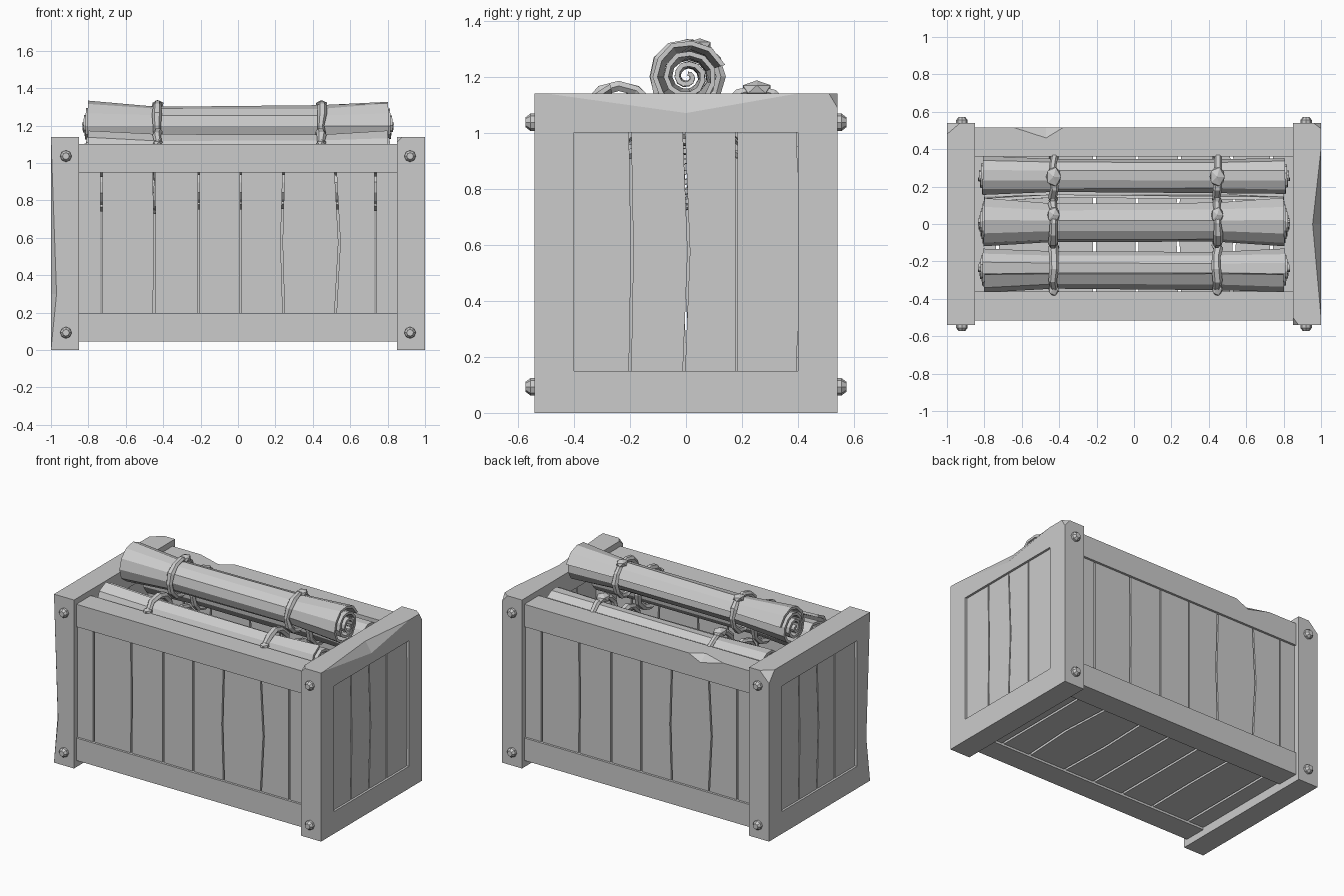
import bpy, bmesh, math, random
from mathutils import Vector

random.seed(4)
if "Cube" in bpy.data.objects:
    bpy.data.objects.remove(bpy.data.objects["Cube"])

grey = bpy.data.materials.new("plain_grey")
grey.use_nodes = True
COLOUR = (0.6, 0.6, 0.6, 1)
grey.diffuse_color = COLOUR
grey.node_tree.nodes["Principled BSDF"].inputs["Base Color"].default_value = COLOUR


def finish(bm, name):
    bmesh.ops.recalc_face_normals(bm, faces=bm.faces)
    mesh = bpy.data.meshes.new(name)
    bm.to_mesh(mesh)
    bm.free()
    mesh.materials.append(grey)
    obj = bpy.data.objects.new(name, mesh)
    bpy.context.collection.objects.link(obj)
    return obj


def loft(name, rings, closed=False):
    """Skin a list of equal point loops; closed joins last to first."""
    bm = bmesh.new()
    loops = [[bm.verts.new(p) for p in ring] for ring in rings]
    n = len(loops[0])
    for i in range(len(loops) - (0 if closed else 1)):
        a, b = loops[i], loops[(i + 1) % len(loops)]
        for j in range(n):
            k = (j + 1) % n
            bm.faces.new((a[j], a[k], b[k], b[j]))
    if not closed:
        bm.faces.new(loops[0])
        bm.faces.new(loops[-1])
    return finish(bm, name)


def box(name, lo, hi):
    rings = [[(x, lo[1], lo[2]), (x, hi[1], lo[2]), (x, hi[1], hi[2]), (x, lo[1], hi[2])]
             for x in (lo[0], hi[0])]
    return loft(name, rings)


def chip(obj, points, out):
    """Knock a wedge off an object, open towards 'out'."""
    bm = bmesh.new()
    for p in points:
        bm.verts.new(p)
        bm.verts.new(Vector(p) + Vector(out))
    bmesh.ops.convex_hull(bm, input=bm.verts)
    cutter = finish(bm, "chip_cutter")
    cutter.hide_render = True
    mod = obj.modifiers.new("chip", 'BOOLEAN')
    mod.operation, mod.object, mod.solver = 'DIFFERENCE', cutter, 'EXACT'
    bpy.context.view_layer.objects.active = obj
    bpy.ops.object.modifier_apply(modifier=mod.name)
    bpy.data.objects.remove(cutter)


# Mitred end frames
def end_frame(name, side):
    def rect(x, y, lo, hi):
        return [(x, -y, lo), (x, y, lo), (x, y, hi), (x, -y, hi)]
    inner, outer = side * 0.85, side
    return loft(name, [rect(inner, 0.54, 0, 1.14), rect(outer, 0.54, 0, 1.14),
                       rect(outer, 0.4, 0.15, 1.0), rect(inner, 0.4, 0.15, 1.0)], True)


left_frame = end_frame("left_end_frame", 1)
right_frame = end_frame("right_end_frame", -1)

# Worn dents in the frames
chip(left_frame, [(0.955, 0, 1.14), (1, 0, 1.07), (1, 0.4, 1.14), (1, -0.5, 1.14)], (0.05, 0, 0.05))
chip(left_frame, [(0.85, -0.5, 1.14), (0.88, -0.54, 1.14), (0.85, -0.54, 1.11)], (-0.05, -0.05, 0.05))
chip(left_frame, [(1, 0.51, 1.14), (0.96, 0.54, 1.14), (1, 0.54, 1.09)], (0.05, 0.05, 0.05))
chip(right_frame, [(-1, 0.48, 1.14), (-0.93, 0.54, 1.14), (-1, 0.54, 1.07)], (-0.05, 0.05, 0.05))
chip(right_frame, [(-1, -0.54, 1.14), (-1, -0.54, 0), (-0.97, -0.54, 0.3), (-1, -0.5, 0.3)],
     (-0.05, -0.05, 0))

# Long rails, front and back
for side, word in ((-1, "front"), (1, "back")):
    ys = sorted((side * 0.36, side * 0.515))
    for z, level in ((0.045, "bottom"), (0.95, "top")):
        rail = box(f"{word}_{level}_rail", (-0.87, ys[0], z), (0.87, ys[1], z + 0.152))
        if (word, level) == ("back", "top"):
            chip(rail, [(-0.64, 0.515, 1.102), (-0.38, 0.515, 1.102), (-0.47, 0.46, 1.102),
                        (-0.47, 0.515, 1.06)], (0, 0.05, 0.05))


# Plank panels; each seam is (position, bow at mid length)
def planks(name, seams, low, high, place, gap=0.005):
    mid = (low + high) / 2
    for i, ((a, ab), (b, bb)) in enumerate(zip(seams, seams[1:])):
        outline = [(a + gap, low), (b - gap, low), (b + bb - gap, mid),
                   (b - gap, high), (a + gap, high), (a + ab + gap, mid)]
        loft(f"{name}_plank_{i + 1}", [[place(u, v, d) for u, v in outline] for d in (0, 0.03)])


long_seams = [(-0.87, 0), (-0.73, 0), (-0.45, 0.005), (-0.21, 0), (0.015, 0),
              (0.245, -0.012), (0.52, 0.022), (0.735, 0), (0.87, 0)]
end_seams = [(-0.41, 0), (-0.2, 0.008), (-0.008, 0.018), (0.18, 0), (0.397, 0.016), (0.44, 0)]
for side, word in ((1, "front"), (-1, "back")):
    planks(word, long_seams, 0.17, 0.98, lambda u, v, d: (side * u, -side * (0.5 - d), v))
for side, word in ((1, "left_end"), (-1, "right_end")):
    planks(word, end_seams, 0.13, 1.02, lambda u, v, d: (side * (0.985 - d), side * u, v), 0.004)
planks("floor", long_seams, -0.4, 0.4, lambda u, v, d: (u, v, 0.06 + d), 0.008)

# Domed bolts at the frame corners
for x in (-0.92, 0.92):
    for side in (-1, 1):
        for z in (0.093, 1.037):
            rings = [[(x + r * math.cos(t * math.tau / 8), side * y, z + r * math.sin(t * math.tau / 8))
                      for t in range(8)]
                     for r, y in ((0.031, 0.52), (0.031, 0.555), (0.018, 0.572))]
            loft("corner_bolt", rings)


# Rolled sheets: a thick spiral lofted between flared ends
def rolled_sheet(name, y, z, radius, waist, turn):
    steps, per_turn, sheet = 36, 11, 0.018
    spiral = []
    for i in range(steps):
        spiral.append((turn + i * math.tau / per_turn, 1 - 0.9 * i / steps, i / steps))
    strip = [(a, r * radius, f) for a, r, f in spiral]
    strip += [(a, max(r * radius - sheet, 0.004), f) for a, r, f in reversed(spiral)]
    rings = []
    for x, scale in ((-0.8, 1), (-0.43, waist), (0.44, waist), (0.8, 0.96)):
        wobble = [random.uniform(-0.006, 0.006) for _ in range(per_turn)]
        ring = []
        for i, (a, r, f) in enumerate(strip):
            step = min(i, len(strip) - 1 - i)
            rr = r * scale + wobble[step % per_turn] * (1 - f)
            push = math.copysign(0.035 * f, x) if abs(x) > 0.5 else 0
            ring.append((x + push, y + rr * math.cos(a), z + rr * math.sin(a)))
        rings.append(ring)
    bm = bmesh.new()
    loops = [[bm.verts.new(p) for p in ring] for ring in rings]
    n = len(strip)
    for a, b in zip(loops, loops[1:]):
        for j in range(n):
            bm.faces.new((a[j], a[(j + 1) % n], b[(j + 1) % n], b[j]))
    for loop in (loops[0], loops[-1]):
        for j in range(steps - 1):
            bm.faces.new((loop[j], loop[j + 1], loop[n - 2 - j], loop[n - 1 - j]))
    finish(bm, name)


# Lumpy cord tied round a roll, with a knot
def cord(name, x, y, z, radius, knot_angle, knot_size):
    rings = []
    for i in range(12):
        a = i * math.tau / 12
        thick = random.uniform(0.015, 0.022)
        shift = random.uniform(-0.006, 0.006)
        rings.append([(x + shift + 1.2 * thick * math.cos(t * math.tau / 6),
                       y + (radius + thick * math.sin(t * math.tau / 6)) * math.cos(a),
                       z + (radius + thick * math.sin(t * math.tau / 6)) * math.sin(a))
                      for t in range(6)])
    loft(name, rings, True)
    bm = bmesh.new()
    bmesh.ops.create_icosphere(bm, subdivisions=1, radius=1)
    centre = Vector((x, y + radius * math.cos(knot_angle), z + radius * math.sin(knot_angle)))
    for v in bm.verts:
        v.co = centre + Vector((v.co.x, v.co.y * 1.3, v.co.z * 0.7)) * knot_size
    finish(bm, name + "_knot")


rolls = [("top_roll", 0.005, 1.2, 0.143, 0.78, 0.3, 1.2, 0.036),
         ("front_roll", -0.24, 1.04, 0.138, 0.86, 1.8, 2.6, 0.03),
         ("back_roll", 0.25, 1.03, 0.13, 0.9, 2.9, 1.55, 0.045),
         ("lower_roll", 0.0, 0.87, 0.14, 0.85, 4.0, 4.7, 0.03)]
for name, y, z, radius, waist, turn, knot, size in rolls:
    rolled_sheet(name, y, z, radius, waist, turn)
    for x in (-0.43, 0.445):
        cord(name + "_cord", x, y, z, radius * waist + 0.008, knot, size)
